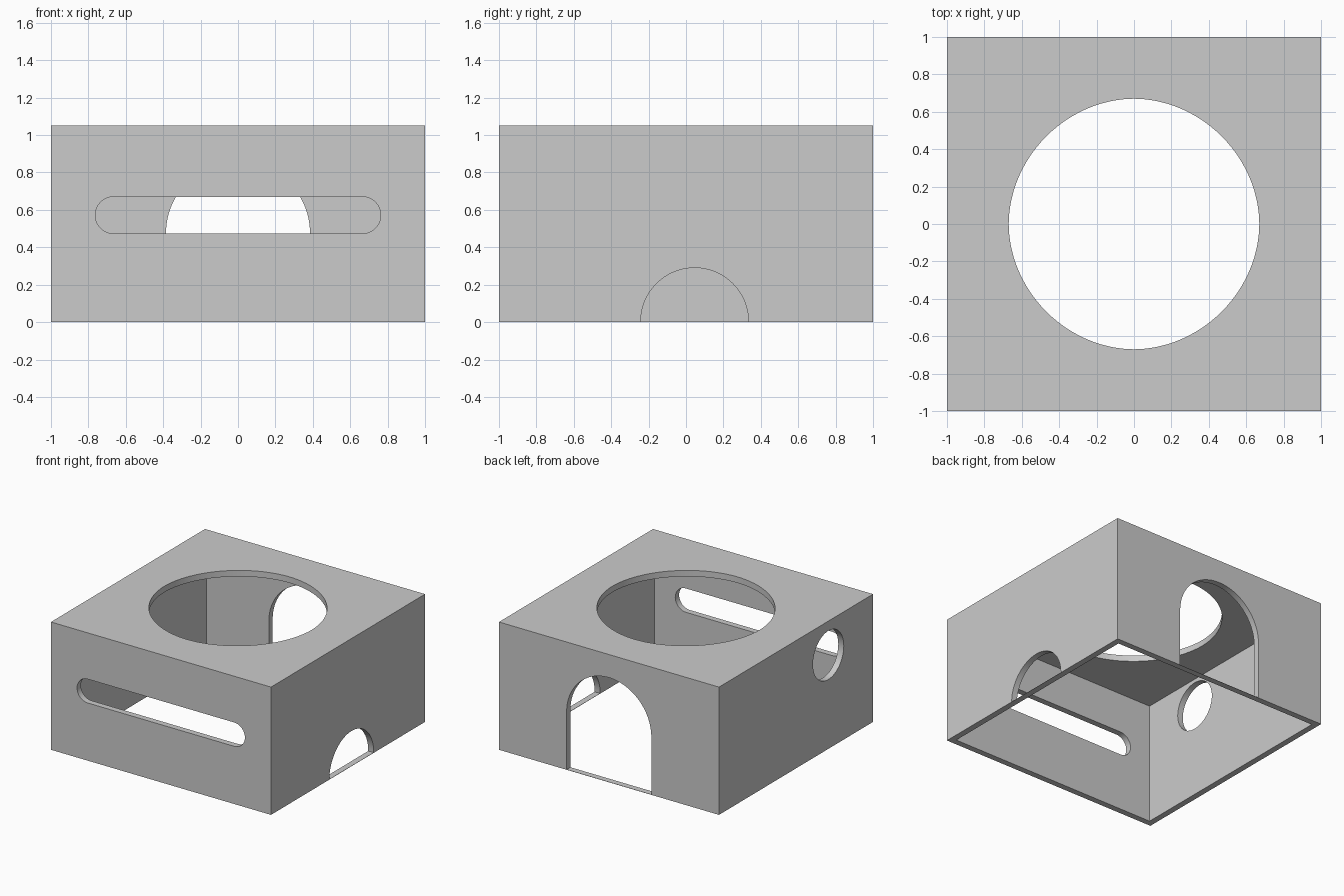
import bpy, bmesh, math

if "Cube" in bpy.data.objects:
    bpy.data.objects.remove(bpy.data.objects["Cube"])

H, T, SILL = 1.05, 0.05, 0.002   # height, wall thickness, thin sill left under the arches

grey = bpy.data.materials.new("light grey")
grey.diffuse_color = (0.6, 0.6, 0.6, 1)
grey.use_nodes = True
grey.node_tree.nodes["Principled BSDF"].inputs["Base Color"].default_value = grey.diffuse_color


def prism(name, outline, axis, lo, hi):
    """Extrude a 2D outline along an axis between lo and hi."""
    place = {"x": lambda a, b, d: (d, a, b),
             "y": lambda a, b, d: (a, d, b),
             "z": lambda a, b, d: (a, b, d)}[axis]
    bm = bmesh.new()
    face = bm.faces.new([bm.verts.new(place(a, b, lo)) for a, b in outline])
    ext = bmesh.ops.extrude_face_region(bm, geom=[face])
    step = place(0, 0, hi - lo)
    bmesh.ops.translate(bm, vec=step,
                        verts=[v for v in ext["geom"] if isinstance(v, bmesh.types.BMVert)])
    bmesh.ops.recalc_face_normals(bm, faces=bm.faces)
    me = bpy.data.meshes.new(name)
    bm.to_mesh(me)
    bm.free()
    me.materials.append(grey)
    ob = bpy.data.objects.new(name, me)
    bpy.context.collection.objects.link(ob)
    return ob


def arc(cx, cy, r, start, end, n, power=2.0):
    """Arc points in degrees; power below 2 flattens the diagonals slightly."""
    pts = []
    for i in range(n + 1):
        t = math.radians(start + (end - start) * i / n)
        c, s = math.cos(t), math.sin(t)
        k = r / (abs(c) ** power + abs(s) ** power) ** (1 / power)
        pts.append((cx + k * c, cy + k * s))
    return pts


def square(h):
    return [(-h, -h), (h, -h), (h, h), (-h, h)]


# outer body
box = prism("box_shell", square(1), "z", 0, H)

cutters = [
    # hollow inside, open at the bottom
    prism("inside_cutter", square(1 - T), "z", -0.2, H - T),
    # large round opening in the top
    prism("top_cutter", arc(0, 0, 0.67, 0, 360, 96, 1.94)[:-1], "z", H - 0.2, H + 0.2),
    # long rounded slot in the front
    prism("slot_cutter", arc(0.665, 0.572, 0.098, -90, 90, 24)
          + arc(-0.665, 0.572, 0.098, 90, 270, 24), "y", -1.2, -0.8),
    # tall arch in the back
    prism("door_cutter", [(-0.385, SILL), (0.385, SILL)]
          + arc(0, 0.475, 0.385, 0, 180, 48), "y", 0.8, 1.2),
    # low half-round arch on the right
    prism("low_arch_cutter", arc(0.046, SILL, 0.288, 0, 180, 48), "x", 0.8, 1.2),
    # round hole on the left
    prism("round_hole_cutter", arc(-0.42, 0.77, 0.2, 0, 360, 64)[:-1], "x", -1.2, -0.8),
]

# cut every opening, then remove the cutters
bpy.context.view_layer.objects.active = box
for ob in bpy.data.objects:
    ob.select_set(ob == box)
for c in cutters:
    c.hide_render = True
    mod = box.modifiers.new(c.name, "BOOLEAN")
    mod.operation = "DIFFERENCE"
    mod.solver = "EXACT"
    mod.object = c
    bpy.ops.object.modifier_apply(modifier=mod.name)
for c in cutters:
    bpy.data.objects.remove(c, do_unlink=True)

bpy.ops.object.shade_smooth_by_angle(angle=math.radians(30))
